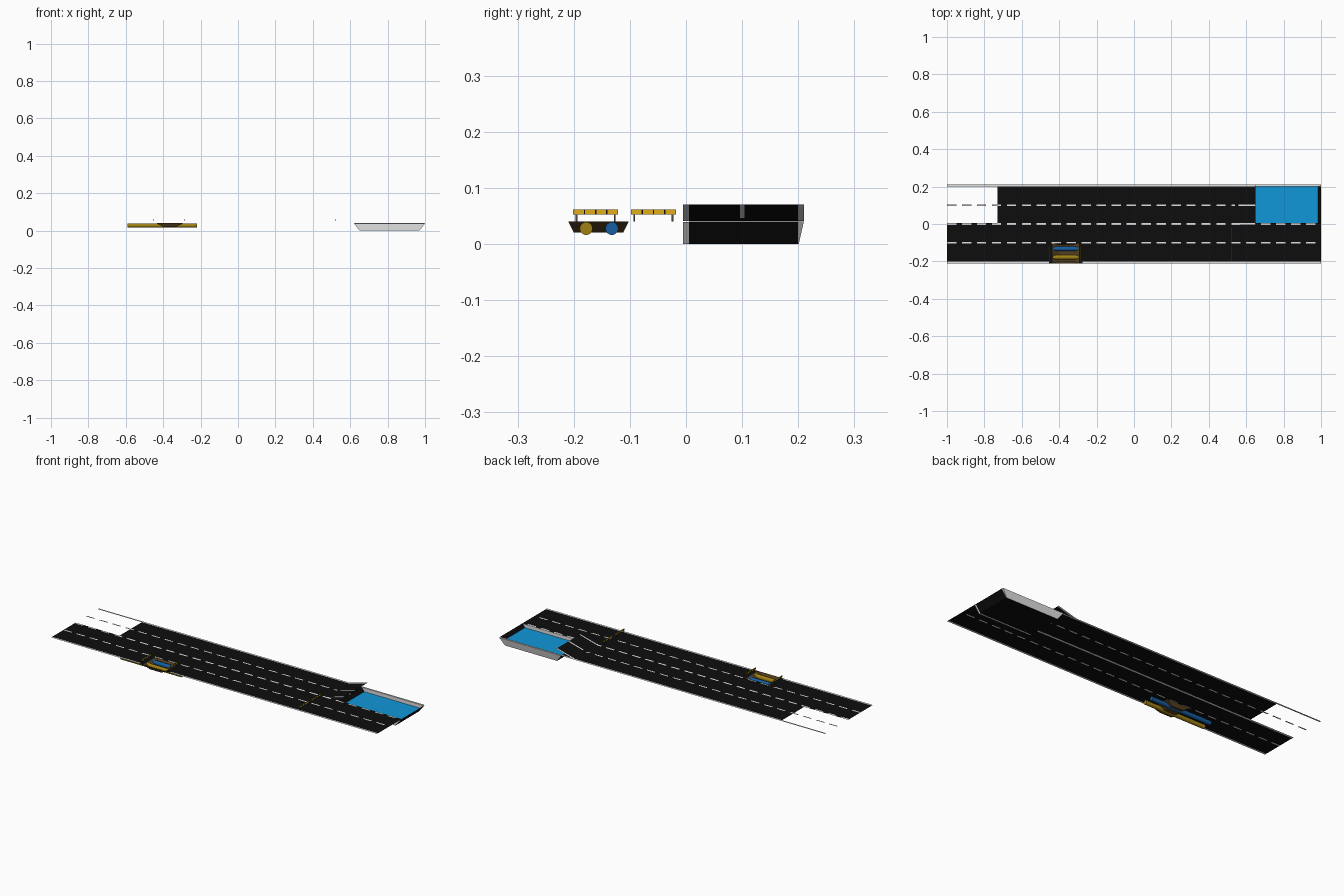
import bpy, bmesh, math

if "Cube" in bpy.data.objects:
    bpy.data.objects.remove(bpy.data.objects["Cube"])

def mat(name, r, g, b):
    m = bpy.data.materials.new(name)
    m.diffuse_color = (r, g, b, 1)
    m.use_nodes = True
    m.node_tree.nodes["Principled BSDF"].inputs["Base Color"].default_value = m.diffuse_color
    return m

asphalt = mat("asphalt_black", 0.004, 0.004, 0.004)
paint = mat("paint_white", 0.75, 0.75, 0.75)
blue_water = mat("water_blue", 0.005, 0.31, 0.68)
pipe_blue = mat("pipe_blue", 0.008, 0.11, 0.35)
pipe_gold = mat("pipe_gold", 0.35, 0.22, 0.006)
earth = mat("earth_brown", 0.09, 0.05, 0.015)
sign = mat("barrier_yellow", 0.75, 0.42, 0.01)
steel = mat("post_grey", 0.07, 0.07, 0.07)

def finish(bm, name, mats):
    me = bpy.data.meshes.new(name)
    bm.to_mesh(me)
    bm.free()
    for m in mats:
        me.materials.append(m)
    ob = bpy.data.objects.new(name, me)
    bpy.context.collection.objects.link(ob)
    return ob

def sheet(name, xs, ys, height, rule, mats):
    """Grid of flat cells; rule(x, y) gives the material index or None for a hole."""
    bm = bmesh.new()
    vs = [[bm.verts.new((x, y, height(x))) for y in ys] for x in xs]
    for i in range(len(xs) - 1):
        for j in range(len(ys) - 1):
            k = rule((xs[i] + xs[i + 1]) / 2, (ys[j] + ys[j + 1]) / 2)
            if k is not None:
                f = bm.faces.new((vs[i][j], vs[i + 1][j], vs[i + 1][j + 1], vs[i][j + 1]))
                f.material_index = k
    bmesh.ops.delete(bm, geom=[v for v in bm.verts if not v.link_faces], context='VERTS')
    return finish(bm, name, mats)

def hull(name, pts, m, open_top=False):
    """Convex solid from corner points."""
    bm = bmesh.new()
    for p in pts:
        bm.verts.new(p)
    bmesh.ops.convex_hull(bm, input=bm.verts[:])
    if open_top:
        top = [f for f in bm.faces if f.normal.z > 0.9]
        bmesh.ops.delete(bm, geom=top, context='FACES_ONLY')
    return finish(bm, name, [m])

def box(name, x0, x1, y0, y1, z0, z1, m):
    return hull(name, [(x, y, z) for x in (x0, x1) for y in (y0, y1) for z in (z0, z1)], m)

ROAD = 0.04
PERIOD, DASH = 0.08, 0.05
PIT = (-0.435, -0.295)

# Road surface with painted lines, the missing slab and the pit opening
dashes = [-1 + PERIOD * i + d for i in range(25) for d in (0, DASH)]
xs = sorted(set(round(x, 4) for x in dashes + [1, -0.73, 0.62, *PIT, PIT[0] - 0.02, PIT[1] + 0.02]))
ys = [-0.21, -0.2, -0.104, -0.096, -0.005, 0.005, 0.096, 0.104, 0.2, 0.21]

def road_rule(x, y):
    on_dash = (x + 1) % PERIOD < DASH
    if y > 0.005 and x > 0.62:
        return None
    if y < -0.104 and PIT[0] < x < PIT[1]:
        return None
    if y < -0.2 and PIT[0] - 0.02 < x < PIT[1] + 0.02:
        return 0
    if abs(y) > 0.2:
        return 1
    if (abs(y) < 0.005 or 0.096 < abs(y) < 0.104) and on_dash:
        return 1
    if 0.005 < y < 0.2 and x < -0.73:
        return None
    return 0

sheet("road", xs, ys, lambda x: ROAD, road_rule, [asphalt, paint])
# Solid median line seen from underneath
sheet("median_underside", [-1, 0.62], [-0.005, 0.005], lambda x: ROAD - 0.0008,
      lambda x, y: 0, [paint])

# Raised broken slab with its edge lines and lane dash
sheet("raised_slab", [0.54, 0.56, 0.65], [-0.005, 0.005, 0.1 - 0.004, 0.104, 0.2, 0.21],
      lambda x: ROAD + 0.0005 + (x - 0.54) / 0.11 * 0.03,
      lambda x, y: 1 if y < 0.005 or y > 0.2 or (0.096 < y < 0.104 and x > 0.56) else 0,
      [asphalt, paint])

# Flooded underpass: sunken road, side walls and water
sheet("sunken_road", [0.62, 0.65, 0.97, 1.0], [0.005, 0.2],
      lambda x: 0 if 0.64 < x < 0.98 else ROAD, lambda x, y: 0, [asphalt])
profile = [(0.62, ROAD), (0.65, 0), (0.97, 0), (1.0, ROAD)]
hull("front_wall", [(x, y, z - (0.001 if z else 0)) for x, z in profile for y in (-0.005, 0.005)], paint)
hull("back_wall", [(x, y, z) for x, z in profile for y in ((0.2, 0.21) if z else (0.2, 0.201))], paint)
sheet("water", [0.635, 0.985], [0.005, 0.2], lambda x: 0.02, lambda x, y: 0, [blue_water])

# Excavated pit
hull("pit", [(x, y, ROAD) for x in PIT for y in (-0.21, -0.102)]
     + [(x, y, 0.02) for x in (-0.40, -0.33) for y in (-0.2, -0.112)], earth, open_top=True)

# Buried pipes
for name, y, m in (("gold_pipe", -0.178, pipe_gold), ("blue_pipe", -0.132, pipe_blue)):
    bpy.ops.mesh.primitive_cylinder_add(vertices=24, radius=0.0115, depth=0.37,
                                        location=(-0.405, y, 0.0275),
                                        rotation=(0, math.pi / 2, 0))
    ob = bpy.context.object
    ob.name = name
    ob.data.materials.append(m)
    bpy.ops.object.shade_smooth_by_angle()

# Striped barriers on two posts
def barrier(name, x, y0):
    y1 = y0 + 0.08
    box(name + "_board", x - 0.0015, x + 0.0015, y0, y1, 0.052, 0.061, sign)
    for k in range(3):
        y = y0 + 0.02 * (k + 1)
        box(f"{name}_stripe_{k}", x - 0.002, x + 0.002, y - 0.0012, y + 0.0012, 0.052, 0.061, asphalt)
    for k, y in enumerate((y0 + 0.006, y1 - 0.006)):
        box(f"{name}_post_{k}", x - 0.0025, x - 0.0005, y - 0.0015, y + 0.0015, ROAD, 0.06, steel)

barrier("pit_barrier_left", -0.45, -0.201)
barrier("pit_barrier_right", -0.287, -0.201)
barrier("lane_barrier_outer", 0.52, -0.201)
barrier("lane_barrier_inner", 0.52, -0.098)
